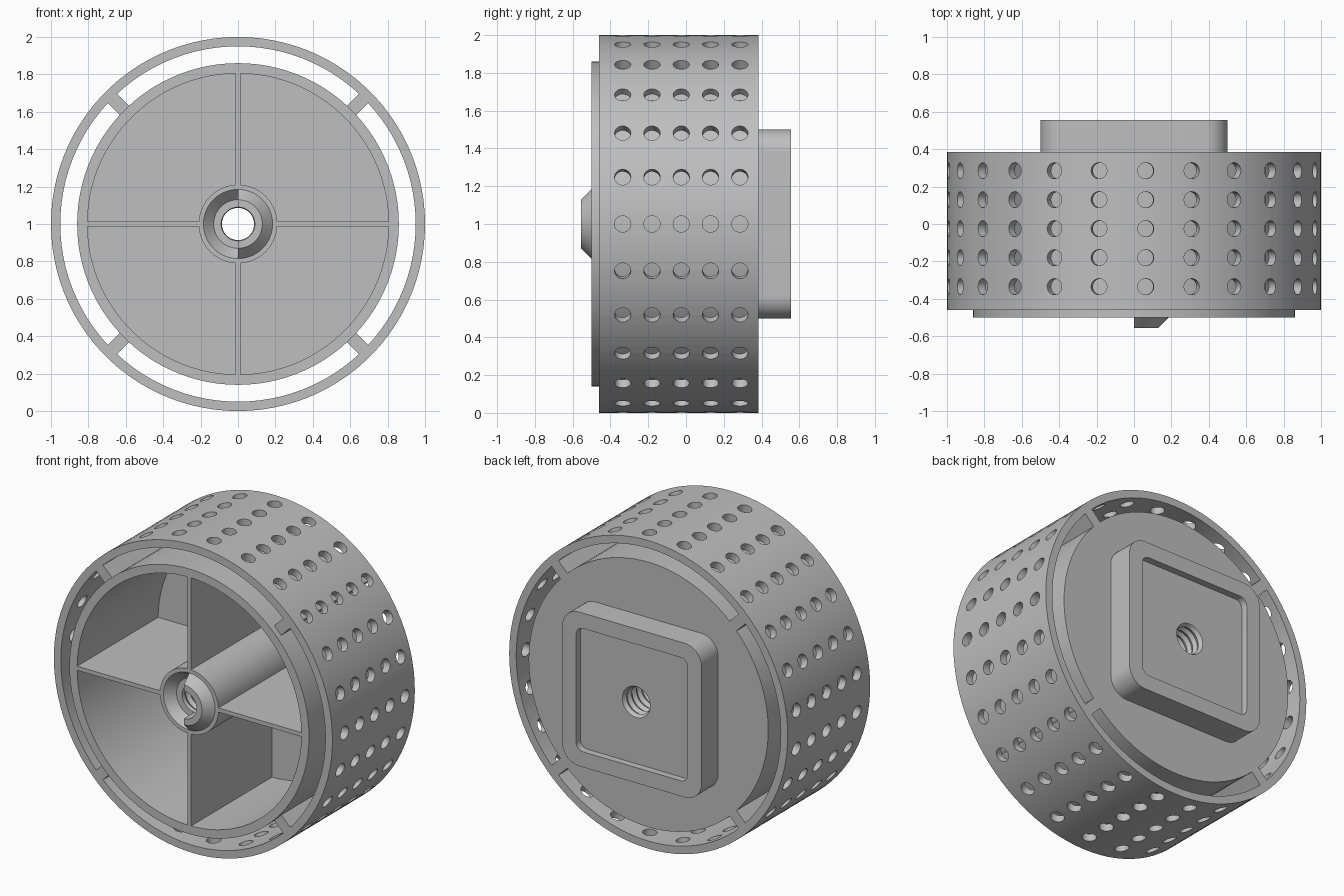
import bpy, bmesh, math
from mathutils import Matrix, Vector

if "Cube" in bpy.data.objects:
    bpy.data.objects.remove(bpy.data.objects["Cube"], do_unlink=True)

AXIS_Z = 1.0
FRONT, BACK = -0.5, 0.385      # drum ends
FLOOR = 0.33                   # inner face of the drum floor
RECESS = 0.51                  # floor of the square pocket

grey = bpy.data.materials.new("plain_grey")
grey.use_nodes = True
COLOUR = (0.52, 0.52, 0.52, 1)
grey.diffuse_color = COLOUR
grey.node_tree.nodes["Principled BSDF"].inputs["Base Color"].default_value = COLOUR


def finish(name, bm):
    bmesh.ops.recalc_face_normals(bm, faces=bm.faces)
    mesh = bpy.data.meshes.new(name)
    bm.to_mesh(mesh)
    bm.free()
    mesh.materials.append(grey)
    obj = bpy.data.objects.new(name, mesh)
    bpy.context.collection.objects.link(obj)
    return obj


def select(obj):
    bpy.ops.object.select_all(action='DESELECT')
    obj.select_set(True)
    bpy.context.view_layer.objects.active = obj


def smooth(obj):
    select(obj)
    bpy.ops.object.shade_smooth_by_angle(angle=math.radians(25))


def cut(obj, cutter):
    cutter.hide_render = True
    select(obj)
    mod = obj.modifiers.new("cut", 'BOOLEAN')
    mod.object = cutter
    mod.solver = 'EXACT'
    bpy.ops.object.modifier_apply(modifier=mod.name)
    bpy.data.objects.remove(cutter, do_unlink=True)


def lathe(name, profile, start=0, sweep=360, steps=100):
    """Turn a closed (radius, y) profile about the wheel axis."""
    bm = bmesh.new()
    full = sweep == 360
    rings = []
    for i in range(steps if full else steps + 1):
        a = math.radians(start + sweep * i / steps)
        rings.append([bm.verts.new((r * math.cos(a), y, AXIS_Z + r * math.sin(a)))
                      for r, y in profile])
    n = len(profile)
    for i in range(steps):
        a, b = rings[i], rings[(i + 1) % len(rings)]
        for j in range(n):
            k = (j + 1) % n
            bm.faces.new((a[j], a[k], b[k], b[j]))
    if not full:
        bm.faces.new(rings[0])
        bm.faces.new(rings[-1])
    return finish(name, bm)


def radial_bar(name, angle, r0, r1, width, y0, y1):
    bm = bmesh.new()
    size = Matrix.Diagonal((r1 - r0, y1 - y0, width, 1))
    place = Matrix.Translation(((r0 + r1) / 2, (y0 + y1) / 2, 0))
    turn = Matrix.Translation((0, 0, AXIS_Z)) @ Matrix.Rotation(math.radians(angle), 4, 'Y')
    bmesh.ops.create_cube(bm, size=1, matrix=turn @ place @ size)
    return finish(name, bm)


def rounded_block(name, half, radius, y0, y1, steps=10):
    bm = bmesh.new()
    verts = []
    for q in range(4):
        mid = math.radians(45 + 90 * q)
        cx = math.copysign(half - radius, math.cos(mid))
        cz = math.copysign(half - radius, math.sin(mid))
        for i in range(steps + 1):
            a = math.radians(90 * (q + i / steps))
            verts.append(bm.verts.new((cx + radius * math.cos(a), y0,
                                       AXIS_Z + cz + radius * math.sin(a))))
    face = bm.faces.new(verts)
    grown = bmesh.ops.extrude_face_region(bm, geom=[face], use_keep_orig=True)
    bmesh.ops.translate(bm, vec=Vector((0, y1 - y0, 0)),
                        verts=[v for v in grown["geom"] if isinstance(v, bmesh.types.BMVert)])
    return finish(name, bm)


# Perforated outer ring
ring = lathe("outer_ring", [(1, -0.46), (1, BACK), (0.95, BACK), (0.95, -0.46)])
bm = bmesh.new()
HOLES = 25
for i in range(HOLES):
    turn = Matrix.Translation((0, 0, AXIS_Z)) @ Matrix.Rotation(math.tau * i / HOLES, 4, 'Y')
    for row in range(5):
        place = Matrix.Translation((0.975, -0.335 + 0.155 * row, 0))
        bmesh.ops.create_cone(bm, cap_ends=True, segments=24, radius1=0.043,
                              radius2=0.043, depth=0.15,
                              matrix=turn @ place @ Matrix.Rotation(math.pi / 2, 4, 'Y'))
cut(ring, finish("hole_cutter", bm))
smooth(ring)

# Drum with floor, central hub and threaded bore
TEETH = 19
SINK = -0.445
pitch = (RECESS - SINK) / TEETH
thread = []
for i in range(TEETH):
    y = RECESS - pitch * i
    thread += [(0.1, y), (0.086, y - pitch / 2)]
drum = lathe("drum_and_hub",
             [(0.86, FRONT), (0.86, BACK), (0.105, BACK), (0.105, RECESS)] + thread +
             [(0.09, SINK), (0.13, SINK), (0.185, FRONT), (0.21, FRONT),
              (0.21, FLOOR), (0.805, FLOOR), (0.805, FRONT)])
smooth(drum)

# Half-round coupling tooth on the hub front
tooth = lathe("coupling_tooth",
              [(0.09, SINK), (0.13, SINK), (0.185, FRONT), (0.13, -0.555), (0.09, -0.555)],
              start=-90, sweep=180, steps=50)
smooth(tooth)

# Ribs inside the drum and spokes holding the ring
for i in range(4):
    radial_bar(f"drum_rib_{i + 1}", 90 * i, 0.2, 0.807, 0.027, FRONT, FLOOR + 0.01)
    radial_bar(f"ring_spoke_{i + 1}", 45 + 90 * i, 0.85, 0.96, 0.07, -0.46, BACK)

# Square rear plate with a shallow pocket
plate = rounded_block("rear_plate", 0.5, 0.12, 0.37, 0.555)
cut(plate, rounded_block("pocket_cutter", 0.4, 0.05, RECESS, 0.7))
bm = bmesh.new()
bmesh.ops.create_cone(bm, cap_ends=True, segments=100, radius1=0.104, radius2=0.104, depth=1,
                      matrix=Matrix.Translation((0, 0.4, AXIS_Z)) @ Matrix.Rotation(math.pi / 2, 4, 'X'))
cut(plate, finish("bore_cutter", bm))
smooth(plate)
